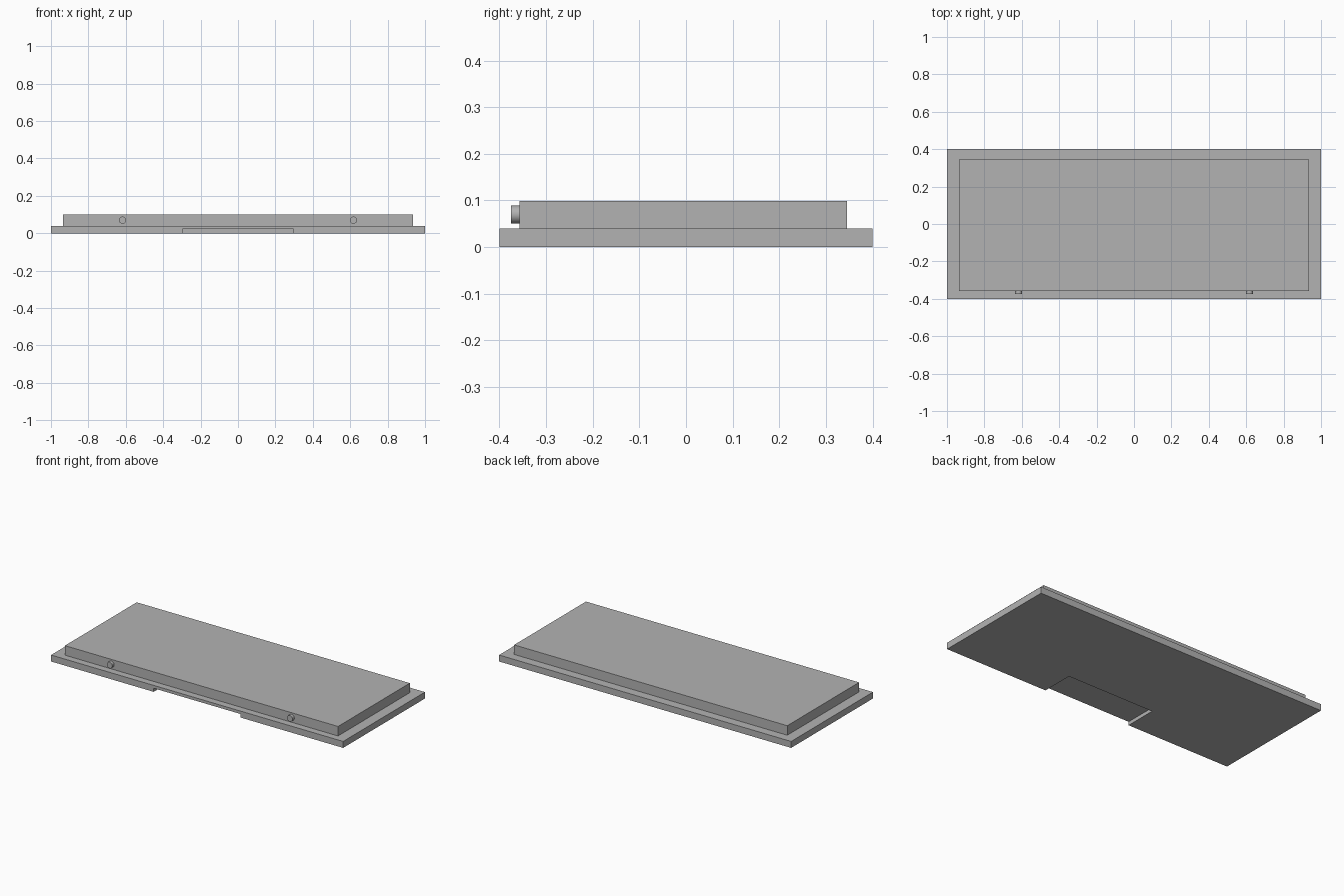
import bpy
import bmesh
import math
from mathutils import Matrix, Vector

cube = bpy.data.objects.get("Cube")
if cube:
    bpy.data.objects.remove(cube, do_unlink=True)

# Single plain grey for every part
grey = bpy.data.materials.new("plain_grey")
grey.use_nodes = True
colour = (0.45, 0.45, 0.45, 1)
grey.diffuse_color = colour
grey.node_tree.nodes["Principled BSDF"].inputs["Base Color"].default_value = colour


def finish(name, bm):
    bmesh.ops.recalc_face_normals(bm, faces=bm.faces)
    mesh = bpy.data.meshes.new(name)
    bm.to_mesh(mesh)
    bm.free()
    mesh.materials.append(grey)
    obj = bpy.data.objects.new(name, mesh)
    bpy.context.collection.objects.link(obj)
    return obj


def box(name, low, high):
    low, high = Vector(low), Vector(high)
    bm = bmesh.new()
    place = Matrix.Translation((low + high) / 2) @ Matrix.Diagonal((high - low).to_4d())
    bmesh.ops.create_cube(bm, size=1, matrix=place)
    return finish(name, bm)


def peg(name, x):
    bm = bmesh.new()
    place = Matrix.Translation((x, -0.365, 0.07)) @ Matrix.Rotation(math.pi / 2, 4, "X")
    bmesh.ops.create_cone(bm, cap_ends=True, segments=32, radius1=0.019,
                          radius2=0.019, depth=0.02, matrix=place)
    for face in bm.faces:
        face.smooth = len(face.verts) == 4
    for edge in bm.edges:
        edge.smooth = all(face.smooth for face in edge.link_faces)
    return finish(name, bm)


# Base plate with a shallow recess under the front edge
base = box("base_plate", (-1, -0.4, 0), (1, 0.4, 0.04))
cutter = box("recess_cutter", (-0.297, -0.5, -0.1), (0.297, -0.2, 0.022))
cutter.hide_render = True
cutter.hide_viewport = True
cutter.display_type = "WIRE"
recess = base.modifiers.new("front_recess", "BOOLEAN")
recess.operation = "DIFFERENCE"
recess.solver = "EXACT"
recess.object = cutter

# Raised upper slab
box("upper_slab", (-0.935, -0.357, 0.04), (0.935, 0.345, 0.099))

# Round pegs on the front of the slab
for side, x in (("right", -0.617), ("left", 0.617)):
    peg("front_peg_" + side, x)
